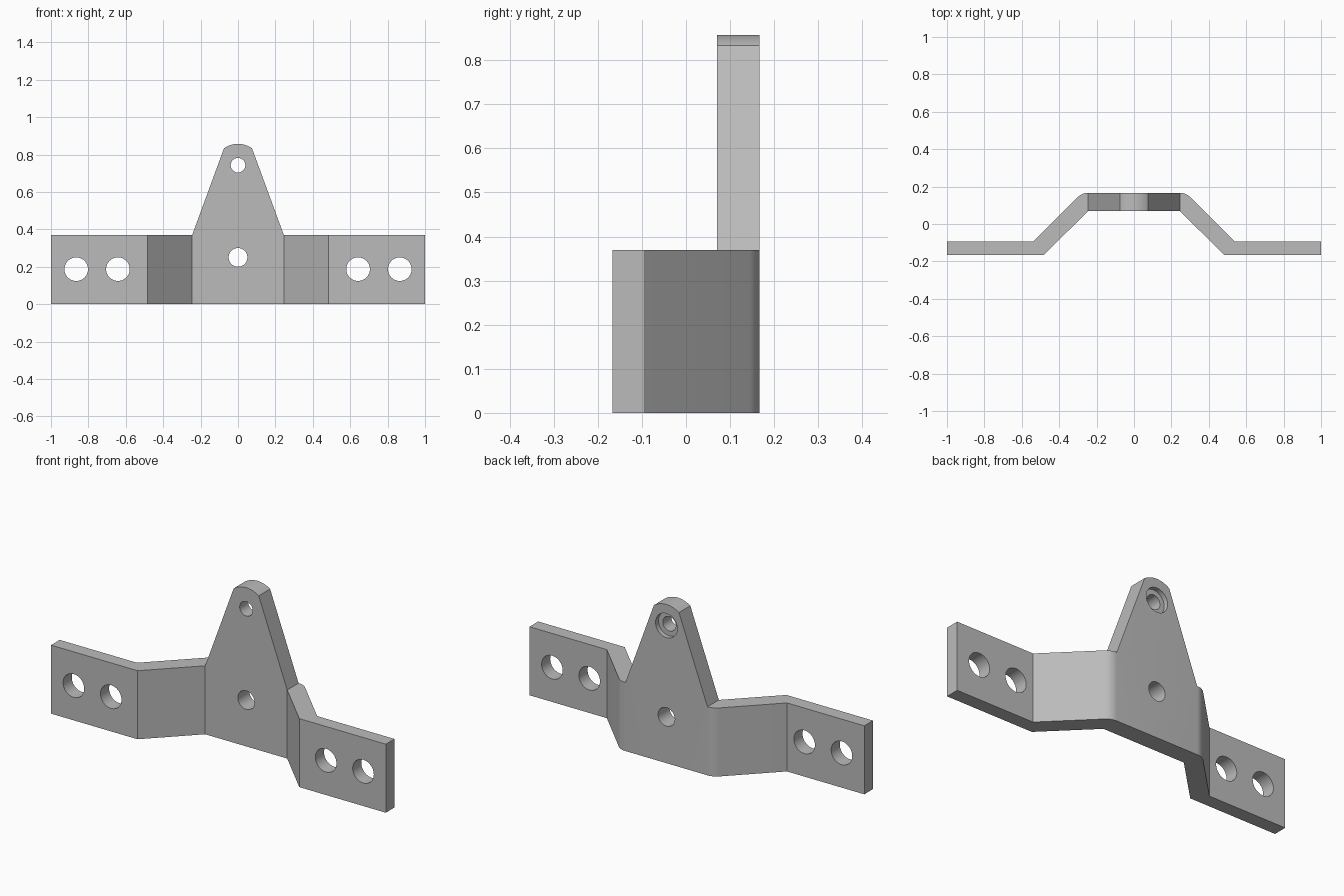
import bpy
import bmesh
import math
from mathutils import Matrix, Vector

if "Cube" in bpy.data.objects:
    bpy.data.objects.remove(bpy.data.objects["Cube"], do_unlink=True)

FRONT, BACK = 0.07, 0.167      # centre plate faces
HALF = 0.245                   # half width of the centre plate
HEIGHT = 0.37                  # height of the strap

steel = bpy.data.materials.new("Grey Steel")
steel.use_nodes = True
grey = (0.5, 0.5, 0.5, 1)
steel.diffuse_color = grey
steel.node_tree.nodes["Principled BSDF"].inputs["Base Color"].default_value = grey


def arc(cx, cy, radius, start, end, steps):
    """Points on an arc, angles in degrees."""
    angles = [math.radians(start + (end - start) * i / steps) for i in range(steps + 1)]
    return [(cx + radius * math.cos(a), cy + radius * math.sin(a)) for a in angles]


def prism(bm, points, offset):
    """Extrude a closed outline of 3D points."""
    face = bm.faces.new([bm.verts.new(p) for p in points])
    new = bmesh.ops.extrude_face_region(bm, geom=[face])["geom"]
    verts = [v for v in new if isinstance(v, bmesh.types.BMVert)]
    bmesh.ops.translate(bm, verts=verts, vec=offset)


def add_object(name, bm):
    bmesh.ops.recalc_face_normals(bm, faces=bm.faces)
    mesh = bpy.data.meshes.new(name)
    bm.to_mesh(mesh)
    bm.free()
    mesh.materials.append(steel)
    obj = bpy.data.objects.new(name, mesh)
    bpy.context.collection.objects.link(obj)
    return obj


bm = bmesh.new()

# Centre plate: tapered tab with a rounded top
tip = math.degrees(math.asin(0.075 / 0.129))
plate = [(-HALF, 0), (HALF, 0), (HALF, HEIGHT)]
plate += arc(0, 0.728, 0.129, 90 - tip, 90 + tip, 16) + [(-HALF, HEIGHT)]
prism(bm, [(x, FRONT, z) for x, z in plate], Vector((0, BACK - FRONT, 0)))

# Wings: sloped, then flat, with a rounded bend at the back
bend = 0.078
wing = [(HALF, FRONT), (0.483, -0.167), (1, -0.167), (1, -0.093), (0.538, -0.093)]
wing += arc(HALF, BACK - bend, bend, 45, 90, 6)
for side in (1, -1):
    prism(bm, [(side * x, y, 0) for x, y in wing], Vector((0, 0, HEIGHT)))

# Weld the wings to the plate, dropping the mating faces
mating = [f for f in bm.faces if all(abs(abs(v.co.x) - HALF) < 1e-4 for v in f.verts)
          and abs(f.calc_center_median().x) > 0.1]
bmesh.ops.delete(bm, geom=mating, context='FACES')
bmesh.ops.remove_doubles(bm, verts=bm.verts, dist=1e-4)
bracket = add_object("bracket", bm)


def drill(x, z, radius, y0, y1):
    """Cut a round hole running along y."""
    cut = bmesh.new()
    place = Matrix.Translation((x, (y0 + y1) / 2, z)) @ Matrix.Rotation(math.pi / 2, 4, 'X')
    bmesh.ops.create_cone(cut, cap_ends=True, segments=48, radius1=radius,
                          radius2=radius, depth=y1 - y0, matrix=place)
    cutter = add_object("hole_cutter", cut)
    cutter.hide_render = True
    mod = bracket.modifiers.new("hole", 'BOOLEAN')
    mod.operation = 'DIFFERENCE'
    mod.solver = 'EXACT'
    mod.object = cutter
    bpy.ops.object.modifier_apply(modifier=mod.name)
    bpy.data.objects.remove(cutter, do_unlink=True)


bpy.ops.object.select_all(action='DESELECT')
bracket.select_set(True)
bpy.context.view_layer.objects.active = bracket

# Mounting holes in the wings
for x in (-0.865, -0.642, 0.642, 0.865):
    drill(x, 0.187, 0.063, -0.3, 0)

# Plate holes, the upper one counterbored from the back
drill(0, 0.25, 0.05, 0, 0.3)
drill(0, 0.743, 0.039, 0, 0.3)
drill(0, 0.743, 0.065, BACK - 0.025, 0.3)

bpy.ops.object.shade_smooth_by_angle(angle=math.radians(30))
